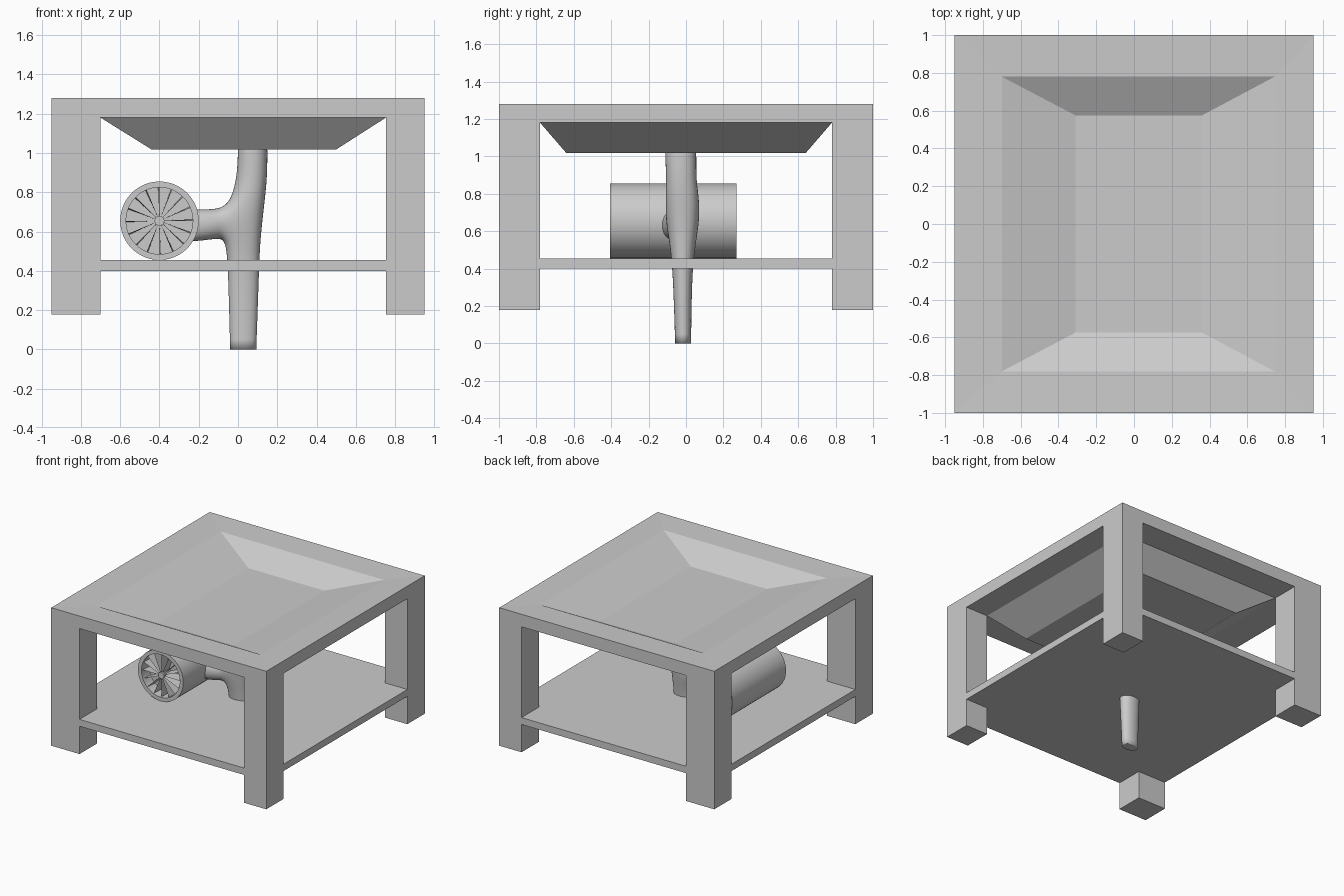
import bpy, bmesh, math
from mathutils import Vector

if "Cube" in bpy.data.objects:
    bpy.data.objects.remove(bpy.data.objects["Cube"])


def finish(bm, name, smooth=False):
    bmesh.ops.recalc_face_normals(bm, faces=bm.faces)
    me = bpy.data.meshes.new(name)
    bm.to_mesh(me)
    bm.free()
    ob = bpy.data.objects.new(name, me)
    bpy.context.collection.objects.link(ob)
    if smooth:
        bpy.ops.object.select_all(action='DESELECT')
        ob.select_set(True)
        bpy.context.view_layer.objects.active = ob
        bpy.ops.object.shade_smooth_by_angle(angle=math.radians(35))
    return ob


def loft(loops):
    """Skin consecutive point loops and cap both ends."""
    bm = bmesh.new()
    rings = [[bm.verts.new(p) for p in loop] for loop in loops]
    for a, b in zip(rings, rings[1:]):
        n = len(a)
        for i in range(n):
            j = (i + 1) % n
            bm.faces.new((a[i], a[j], b[j], b[i]))
    bm.faces.new(rings[0])
    bm.faces.new(rings[-1])
    return bm, rings


def rect(x0, x1, y0, y1, z):
    return [(x0, y0, z), (x1, y0, z), (x1, y1, z), (x0, y1, z)]


def circle(r, y, n=48):
    return [(CX + r * math.cos(2 * math.pi * i / n), y,
             CZ + r * math.sin(2 * math.pi * i / n)) for i in range(n)]


# table top frame with a shallow tray above and a tapered underside
XL, XR, Y = -0.70, 0.753, 0.78
bm, _ = loft([rect(-0.31, 0.36, -0.575, 0.575, 1.165),
              rect(XL, 0.745, -Y, Y, 1.275),
              rect(-0.95, 0.95, -1, 1, 1.28),
              rect(-0.95, 0.95, -1, 1, 1.18),
              rect(XL, XR, -Y, Y, 1.18),
              rect(-0.44, 0.50, -0.64, 0.64, 1.018)])
finish(bm, "tray_top")

# legs
for side, x0, x1 in (("left", -0.95, XL), ("right", XR, 0.95)):
    for end, y0, y1 in (("front", -1, -Y), ("back", Y, 1)):
        bm, _ = loft([rect(x0, x1, y0, y1, 0.178), rect(x0, x1, y0, y1, 1.18)])
        finish(bm, f"{end}_{side}_leg")

# lower shelf, notched around the legs
outline = [(XL, -1), (XR, -1), (XR, -Y), (0.95, -Y), (0.95, Y), (XR, Y),
           (XR, 1), (XL, 1), (XL, Y), (-0.95, Y), (-0.95, -Y), (XL, -Y)]
bm, _ = loft([[(x, y, z) for x, y in outline] for z in (0.40, 0.455)])
finish(bm, "shelf")

# drain pipe: tapered square cage, smoothed by subdivision
G = 1.09   # makes up for subdivision shrinkage
sections = [(0.0, -0.04, 0.093, -0.058, 0.027),
            (0.40, -0.05, 0.107, -0.07, 0.032), (0.55, -0.06, 0.112, -0.09, 0.055),
            (0.75, -0.04, 0.135, -0.11, 0.075), (0.86, -0.008, 0.147, -0.105, 0.055),
            (0.98, 0.0, 0.15, -0.11, 0.055), (1.10, 0.0, 0.15, -0.11, 0.055)]
loops = []
for z, x0, x1, y0, y1 in sections:
    cx, cy = (x0 + x1) / 2, (y0 + y1) / 2
    hx, hy = (x1 - x0) / 2 * G, (y1 - y0) / 2 * G
    loops.append(rect(cx - hx, cx + hx, cy - hy, cy + hy, z))
bm, rings = loft(loops)
crease = bm.edges.layers.float.new("crease_edge")
for e in bm.edges:                      # crisp lower end
    if all(v in rings[0] for v in e.verts):
        e[crease] = 1.0

# side branch extruded towards the drum
corners = {rings[2][0], rings[2][3], rings[3][0], rings[3][3]}
face = next(f for f in bm.faces if set(f.verts) == corners)
for x, z0, z1, y0, y1 in ((-0.10, 0.56, 0.72, -0.115, 0.05),
                          (-0.19, 0.545, 0.72, -0.135, 0.01),
                          (-0.31, 0.54, 0.72, -0.135, 0.01)):
    face = bmesh.ops.extrude_discrete_faces(bm, faces=[face])["faces"][0]
    c = face.calc_center_median()
    for v in face.verts:
        v.co = Vector((x, y0 if v.co.y < c.y else y1, z0 if v.co.z < c.z else z1))
for f in bm.faces:
    f.smooth = True
pipe = finish(bm, "branched_pipe")
sub = pipe.modifiers.new("smooth", 'SUBSURF')
sub.levels = sub.render_levels = 3

# turbine drum with a recessed front
CX, CZ = -0.40, 0.655
bm, _ = loft([circle(0.17, -0.31), circle(0.17, -0.405), circle(0.20, -0.405),
              circle(0.20, 0.27)])
finish(bm, "drum", smooth=True)

# hub
bm, _ = loft([circle(0.025, -0.31, 24), circle(0.025, -0.40, 24)])
finish(bm, "fan_hub", smooth=True)

# thin radial fan blades
bm = bmesh.new()
N = 16
for k in range(N):
    a = 2 * math.pi * k / N
    pts = [(0.02, 0, -0.395), (0.17, 0, -0.395), (0.17, 0.04, -0.31), (0.02, 0.04, -0.31)]
    bm.faces.new([bm.verts.new((CX + r * math.cos(a + t), y, CZ + r * math.sin(a + t)))
                  for r, t, y in pts])
finish(bm, "fan_blades")
